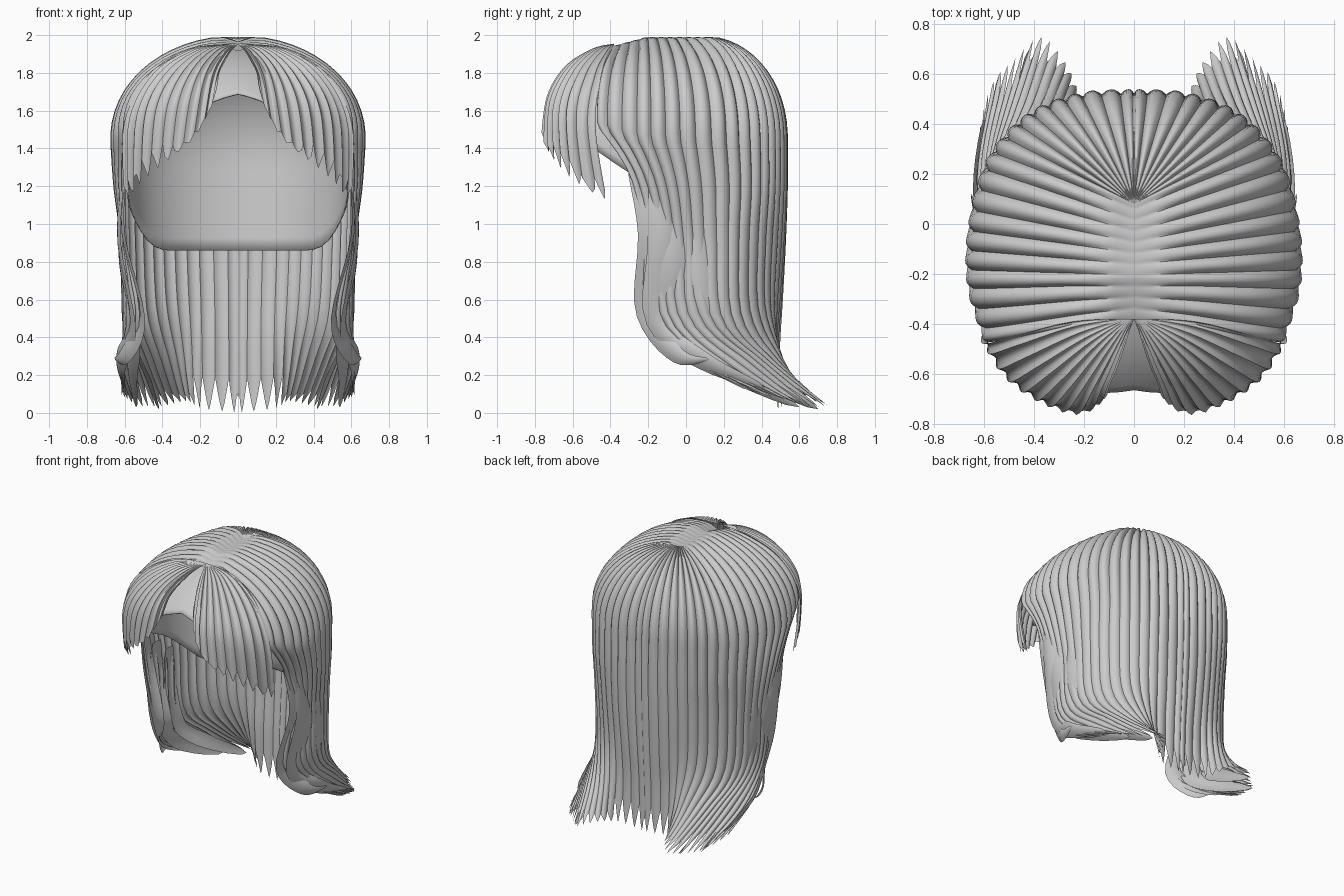
import bpy, bmesh, math, random
from mathutils import Vector

if "Cube" in bpy.data.objects:
    bpy.data.objects.remove(bpy.data.objects["Cube"])
random.seed(4)

hair = bpy.data.materials.new("grey_hair")
hair.diffuse_color = (0.6, 0.6, 0.6, 1)
hair.use_nodes = True
hair.node_tree.nodes["Principled BSDF"].inputs["Base Color"].default_value = hair.diffuse_color


def spline(pts, t):
    """Catmull-Rom point at t (0..len-1)."""
    n = len(pts) - 1
    i = min(int(t), n - 1)
    f = t - i
    p0, p1, p2, p3 = (Vector(pts[max(0, min(n, i + k))]) for k in (-1, 0, 1, 2))
    return 0.5 * (2 * p1 + (p2 - p0) * f + (2 * p0 - 5 * p1 + 4 * p2 - p3) * f * f
                  + (3 * p1 - p0 - 3 * p2 + p3) * f ** 3)


def surf(cols, u, v):
    """Point on the sheet through the guide strands."""
    return spline([spline(c, v * (len(c) - 1)) for c in cols], u * (len(cols) - 1))


def sheet(name, func, nu, nv, groove=None, mirror=True, wrap=False, thick=0):
    bm = bmesh.new()
    g = [[bm.verts.new(func(i / nu, j / nv)) for j in range(nv + 1)] for i in range(nu + 1)]
    for i in range(nu):
        for j in range(nv):
            bm.faces.new((g[i][j], g[i][j + 1], g[i + 1][j + 1], g[i + 1][j]))
    bm.normal_update()
    if groove:
        moves = [(g[i][j], g[i][j].normal * groove(i / nu, j / nv))
                 for i in range(nu + 1) for j in range(nv + 1)]
        for v, d in moves:
            v.co += d
    if mirror:
        for v in bm.verts:
            v.co.x = max(v.co.x, 0)
    bmesh.ops.remove_doubles(bm, verts=bm.verts[:], dist=0.0008)
    me = bpy.data.meshes.new(name)
    bm.to_mesh(me)
    bm.free()
    ob = bpy.data.objects.new(name, me)
    bpy.context.collection.objects.link(ob)
    me.materials.append(hair)
    bpy.ops.object.select_all(action='DESELECT')
    ob.select_set(True)
    bpy.context.view_layer.objects.active = ob
    bpy.ops.object.shade_smooth_by_angle(angle=math.radians(50))
    if thick:
        m = ob.modifiers.new("thickness", 'SOLIDIFY')
        m.thickness = thick
    if mirror:
        m = ob.modifiers.new("mirror", 'MIRROR')
        m.merge_threshold = 0.001
    return ob


def ragged(u, count, lengths, depth):
    """Sawtooth hem: how far a strand reaches, 1 at the tip of each tuft."""
    k = u * count
    saw = abs((k % 1) - 0.5) * 2
    return 1 - depth * saw * (0.5 + lengths[int(k) % len(lengths)])


def fade(x):
    x = max(0, min(1, x))
    return x * x * (3 - 2 * x)


LENGTHS = [random.random() for _ in range(30)]

# Main hair: guide strands from the front edge round to the back centre
GUIDES = [
    [(.60, -.48, 1.52), (.61, -.30, 1.25), (.60, -.23, .9), (.53, -.21, .5), (.61, .04, .27), (.62, .38, .10)],
    [(.67, -.25, 1.45), (.655, -.15, 1.2), (.62, -.10, .9), (.60, -.08, .5), (.63, .20, .25), (.57, .56, .06)],
    [(.665, 0, 1.45), (.65, .04, 1.2), (.62, .06, .9), (.61, .10, .5), (.56, .36, .27), (.48, .66, .03)],
    [(.59, .26, 1.45), (.58, .27, 1.2), (.57, .26, .9), (.55, .28, .5), (.47, .46, .28), (.37, .75, .04)],
    [(.43, .44, 1.45), (.43, .44, 1.2), (.42, .42, .9), (.40, .42, .55), (.34, .51, .30), (.27, .64, .06)],
    [(.22, .525, 1.45), (.22, .525, 1.2), (.22, .51, .9), (.21, .49, .6), (.20, .48, .35), (.19, .50, .02)],
    [(0, .54, 1.45), (0, .54, 1.2), (0, .53, .9), (0, .515, .6), (0, .50, .35), (0, .49, 0)],
]
TUFTS = 19
CROWN = 0.4


def main_hair(u, v):
    if v < CROWN:
        rim = surf(GUIDES, u, 0)
        root_y = -.38 + .46 * min(1, u / .55)
        a = v / CROWN * math.pi / 2
        s = math.sin(a)
        apex = 1.95 + .05 * min(1, u * 5)
        z = rim.z + (apex - rim.z) * math.cos(a) ** .95 - .035 * math.exp(-s / .07)
        return Vector((rim.x * s, root_y + (rim.y - root_y) * s, z))
    t = (v - CROWN) / (1 - CROWN)
    if t > .8:
        t = .8 + (t - .8) * ragged(u, TUFTS, LENGTHS, .42)
    return surf(GUIDES, u, t)


def main_groove(u, v):
    dip = (1 - abs(math.sin(math.pi * u * TUFTS))) ** 1.3
    return -.026 * dip * fade(v / .12) * (1 - .55 * fade((v - .35) / .3)) * SIGN


# grid faces wind so that their normals point inward or outward; find the sign once
a, b, c = main_hair(.5, .5), main_hair(.5, .55), main_hair(.52, .5)
SIGN = 1 if (b - a).cross(c - a).dot(Vector((a.x, a.y, 0))) > 0 else -1
sheet("main_hair", main_hair, TUFTS * 6, 36, main_groove)

# Fringe: one curtain on each side of the parting
FRINGE = [
    [(0, -.38, 1.95), (.04, -.48, 1.91), (.08, -.58, 1.84), (.105, -.65, 1.77), (.125, -.69, 1.67)],
    [(.01, -.38, 1.955), (.08, -.51, 1.91), (.15, -.64, 1.81), (.19, -.72, 1.67), (.22, -.75, 1.47)],
    [(.02, -.38, 1.955), (.14, -.49, 1.92), (.26, -.62, 1.80), (.34, -.70, 1.62), (.37, -.70, 1.34)],
    [(.03, -.38, 1.955), (.20, -.45, 1.92), (.38, -.55, 1.79), (.49, -.61, 1.58), (.51, -.58, 1.22)],
    [(.04, -.38, 1.955), (.25, -.39, 1.92), (.46, -.44, 1.78), (.59, -.47, 1.52), (.585, -.41, 1.12)],
]


def fringe(u, v):
    if v > .7:
        v = .7 + (v - .7) * ragged(u, 11, LENGTHS, .24)
    return surf(FRINGE, u, v)


def fringe_groove(u, v):
    dip = 1 - abs(math.sin(math.pi * u * 11))
    return -.018 * dip * fade(v / .5) * SIGN * -1


sheet("fringe", fringe, 66, 20, fringe_groove)

# Scalp cap: dome with a high forehead edge and a low nape
EDGE = [(1.69, 0, 0), (1.60, 0, 0), (1.42, 0, 0), (1.22, 0, 0), (1.06, 0, 0),
        (.88, 0, 0), (.86, 0, 0), (.86, 0, 0)]


def scalp(u, v):
    ang = u * 2 * math.pi
    k = min(u, 1 - u) * 2
    low = spline(EDGE, k * (len(EDGE) - 1)).x
    mid, height = 1.35, .595
    end = math.acos(max(0, (low - mid) / height)) + max(0, mid - low) * 1.8
    th = v * end
    if th <= math.pi / 2:
        r, z = math.sin(th), mid + height * math.cos(th)
    else:
        drop = (th - math.pi / 2) / 1.8
        r, z = 1 - .12 * drop, mid - drop
    ry = .75 if math.cos(ang) > 0 else .51
    return Vector((.6 * r * math.sin(ang), -.05 - ry * r * math.cos(ang), z))


sheet("scalp_cap", scalp, 56, 20, mirror=False, thick=.008)

# Loose side locks: tapered, bulging ribbons that sweep backwards at the tip
LOCKS = [
    ([(.585, -.27, 1.3), (.60, -.19, .95), (.50, -.20, .52), (.60, -.04, .30), (.65, .12, .28)], .07),
    ([(.61, -.18, 1.25), (.62, -.13, .9), (.55, -.14, .48), (.62, .10, .27), (.60, .42, .13)], .08),
    ([(.60, -.10, 1.1), (.61, -.08, .8), (.54, -.06, .45), (.56, .2, .24), (.54, .60, .03)], .09),
    ([(.60, .05, 1.0), (.60, .06, .7), (.56, .12, .40), (.48, .38, .20), (.42, .70, .02)], .08),
]
for n, (path, width) in enumerate(LOCKS):
    def lock(u, v, path=path, width=width):
        p = spline(path, v * (len(path) - 1))
        w = width * (math.sin(math.pi * (.12 + .88 * v)) ** .6 if v < 1 else 0)
        side = u * 2 - 1
        turn = fade((v - .4) / .3) * 1.0
        return p + Vector((.25 * w * (1 - side * side) + .4 * w * side * turn,
                           w * side * (1 - .5 * turn), w * side * turn * .6))
    sheet("side_lock_%d" % (n + 1), lock, 6, 20)
